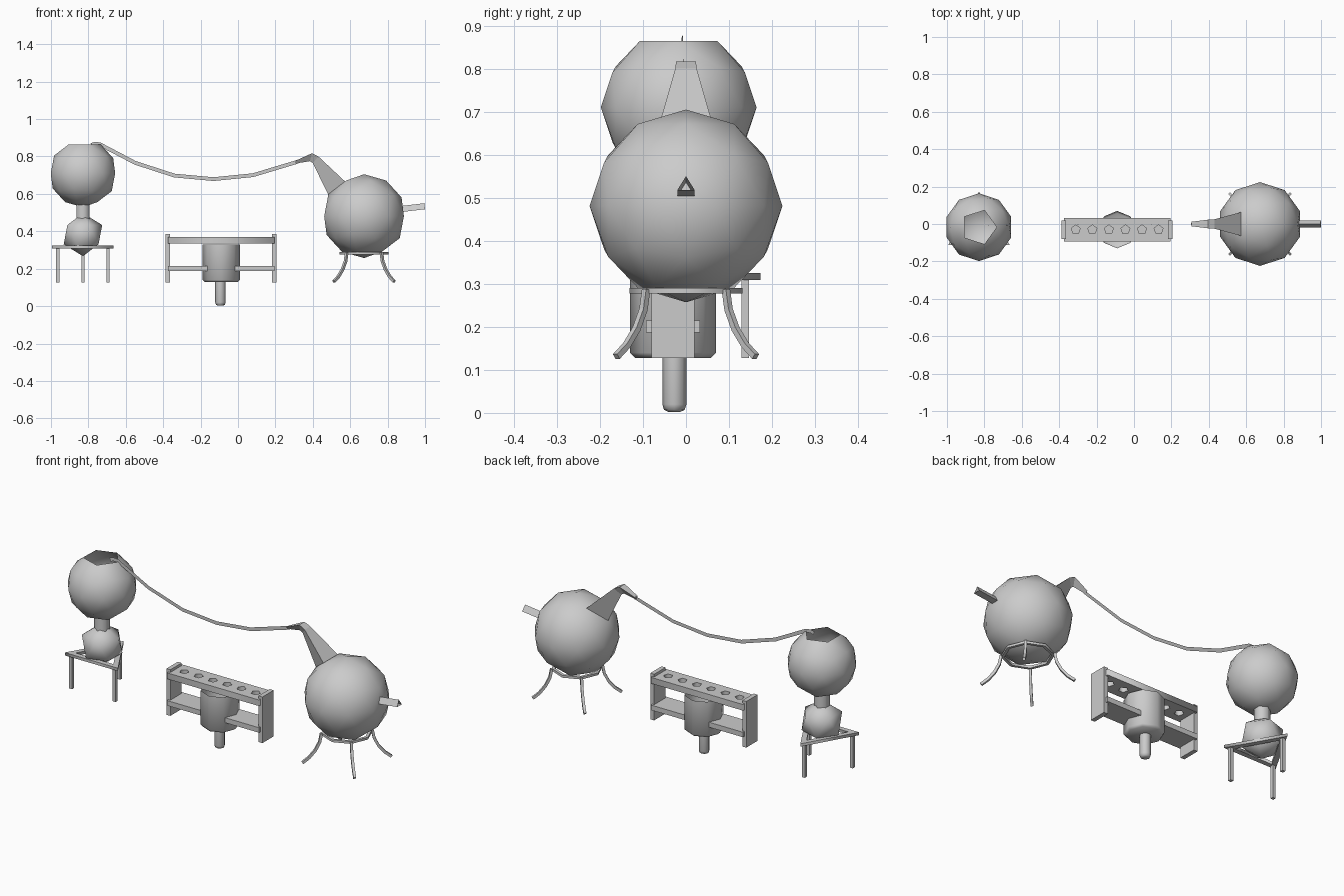
import bpy, bmesh, math
from mathutils import Vector

if "Cube" in bpy.data.objects:
    bpy.data.objects.remove(bpy.data.objects["Cube"])


def finish(name, bm, smooth=None):
    bmesh.ops.recalc_face_normals(bm, faces=bm.faces)
    me = bpy.data.meshes.new(name)
    bm.to_mesh(me)
    bm.free()
    ob = bpy.data.objects.new(name, me)
    bpy.context.collection.objects.link(ob)
    if smooth:
        bpy.ops.object.select_all(action='DESELECT')
        ob.select_set(True)
        bpy.context.view_layer.objects.active = ob
        bpy.ops.object.shade_smooth_by_angle(angle=math.radians(smooth))
    return ob


def box(name, x0, x1, y0, y1, z0, z1):
    bm = bmesh.new()
    bmesh.ops.create_cube(bm, size=1)
    for v in bm.verts:
        v.co = (x0 + (v.co.x + .5) * (x1 - x0), y0 + (v.co.y + .5) * (y1 - y0),
                z0 + (v.co.z + .5) * (z1 - z0))
    return finish(name, bm)


def ball(name, c, r, sub, open_top=False):
    bm = bmesh.new()
    bmesh.ops.create_icosphere(bm, subdivisions=sub, radius=r)
    if open_top:
        top = max(bm.verts, key=lambda v: v.co.z)
        bmesh.ops.delete(bm, geom=[top], context='VERTS')
    bmesh.ops.translate(bm, verts=bm.verts, vec=c)
    return finish(name, bm, 80)


def loft(name, rings, caps=(True, True), smooth=None):
    bm = bmesh.new()
    vs = [[bm.verts.new(p) for p in ring] for ring in rings]
    n = len(vs[0])
    for a, b in zip(vs, vs[1:]):
        for i in range(n):
            bm.faces.new((a[i], a[(i + 1) % n], b[(i + 1) % n], b[i]))
    for on, ring in zip(caps, (vs[0], vs[-1])):
        if on:
            bm.faces.new(ring)
    return finish(name, bm, smooth)


def ngon(x, y, r, n, start=90):
    return [(x + r * math.cos(math.radians(start + 360 * i / n)),
             y + r * math.sin(math.radians(start + 360 * i / n))) for i in range(n)]


def lathe(name, x, y, profile, n, caps, smooth):
    return loft(name, [[(px, py, z) for px, py in ngon(x, y, r, n)] for r, z in profile], caps, smooth)


def slab(name, outlines, z0, z1):
    # flat plate with holes: first outline is the rim, the rest are cut out
    cu = bpy.data.curves.new(name, 'CURVE')
    cu.dimensions, cu.fill_mode, cu.extrude = '2D', 'BOTH', (z1 - z0) / 2
    for pts in outlines:
        sp = cu.splines.new('POLY')
        sp.points.add(len(pts) - 1)
        for p, (x, y) in zip(sp.points, pts):
            p.co = (x, y, 0, 1)
        sp.use_cyclic_u = True
    ob = bpy.data.objects.new(name, cu)
    ob.location.z = (z0 + z1) / 2
    bpy.context.collection.objects.link(ob)
    bpy.ops.object.select_all(action='DESELECT')
    ob.select_set(True)
    bpy.context.view_layer.objects.active = ob
    bpy.ops.object.convert(target='MESH')
    return ob


# Left double flask: open upper bulb, neck, small lower bulb
LX, LY = -0.829, -0.017
ball("upper_bulb", (LX, LY, 0.71), 0.181, 2, True)
lathe("bulb_neck", LX, LY, [(0.041, 0.46), (0.041, 0.56)], 6, (False, False), 80)
ball("lower_bulb", (LX, LY, 0.382), 0.115, 1)

# Three-legged triangular stand
slab("triangle_ring", [ngon(LX, LY, 0.19, 3), ngon(LX, LY, 0.135, 3)], 0.309, 0.325)
for i, (x, y) in enumerate(ngon(LX, LY, 0.155, 3)):
    box(f"triangle_leg_{i}", x - .009, x + .009, y - .009, y + .009, 0.127, 0.312)

# Rack with six pentagonal holes
RX, RY = -0.09, -0.03
holes = [ngon(RX + (i - 2.5) * 0.0885, RY, 0.025, 5) for i in range(6)]
hx, hy = 0.285, 0.063
rim = [(RX - hx, RY - hy), (RX + hx, RY - hy), (RX + hx, RY + hy), (RX - hx, RY + hy)]
slab("rack_top_board", [rim] + holes, 0.336, 0.37)
box("rack_lower_board", RX - hx, RX + hx, RY - hy, RY + hy, 0.187, 0.215)
for side, s in (("left", -1), ("right", 1)):
    x = RX + s * 0.285
    box(f"rack_end_{side}", x - .012, x + .012, RY - .05, RY + .05, 0.127, 0.385)

# Open beaker and round-ended test tube in the rack
lathe("beaker", RX, RY, [(0.088, 0.128), (0.1, 0.14), (0.1, 0.33)], 8, (True, False), 50)
lathe("test_tube", RX - .004, RY + .003, [(0.013, 0.002), (0.024, 0.007), (0.028, 0.02), (0.028, 0.135)],
      8, (True, False), 60)

# Right retort: bulb, bent triangular neck, side spout
FX = 0.674
ball("retort_bulb", (FX, 0, 0.481), 0.224, 2)
# each section: upper x, upper z, lower x, lower z, half width
sections = [(0.59, 0.65, 0.49, 0.58, 0.068), (0.43, 0.80, 0.40, 0.765, 0.025),
            (0.395, 0.817, 0.385, 0.775, 0.023), (0.307, 0.777, 0.305, 0.762, 0.012)]
loft("retort_neck", [[(ux, -w, uz), (ux, w, uz), (lx, 0, lz)] for ux, uz, lx, lz, w in sections])
loft("side_spout", [[(x, -.02, z), (x, .02, z), (x - .004, 0, z + .032)]
                    for x, z in ((0.84, 0.499), (1.0, 0.518))], (True, False))

# Round stand with four splayed legs
slab("round_ring", [ngon(FX, 0, 0.131, 8), ngon(FX, 0, 0.115, 8)], 0.277, 0.29)
path = [(0.131, 0.287), (0.140, 0.24), (0.163, 0.195), (0.195, 0.157), (0.229, 0.131)]
for k in range(4):
    a = math.radians(45 + 90 * k)
    out, side, up = Vector((math.cos(a), math.sin(a), 0)), Vector((-math.sin(a), math.cos(a), 0)), Vector((0, 0, 1))
    rings = []
    for j, (r, z) in enumerate(path):
        p, q = path[max(j - 1, 0)], path[min(j + 1, len(path) - 1)]
        d = (out * (q[0] - p[0]) + up * (q[1] - p[1])).normalized()
        n = d.cross(side) * 0.007
        c, s = Vector((FX, 0, 0)) + out * r + up * z, side * 0.007
        rings.append([c + n + s, c + n - s, c - n - s, c - n + s])
    loft(f"round_leg_{k}", rings)

# Thin sagging hose between the two flasks
bm = bmesh.new()
hose = [(-0.785, 0.862), (-0.765, 0.868), (-0.74, 0.866), (-0.55, 0.766), (-0.34, 0.698), (-0.13, 0.679),
        (0.08, 0.7), (0.32, 0.772)]
pairs = []
for i, (x, z) in enumerate(hose):
    p, q = hose[max(i - 1, 0)], hose[min(i + 1, len(hose) - 1)]
    d = Vector((q[0] - p[0], 0, q[1] - p[1])).normalized()
    y, w = -0.01 + 0.01 * i / 7, Vector((-d.z, 0, d.x)) * 0.01
    c = Vector((x, y, z))
    pairs.append((bm.verts.new(c + w), bm.verts.new(c - w)))
for (a, b), (c, d) in zip(pairs, pairs[1:]):
    bm.faces.new((a, b, d, c))
finish("hose", bm)
